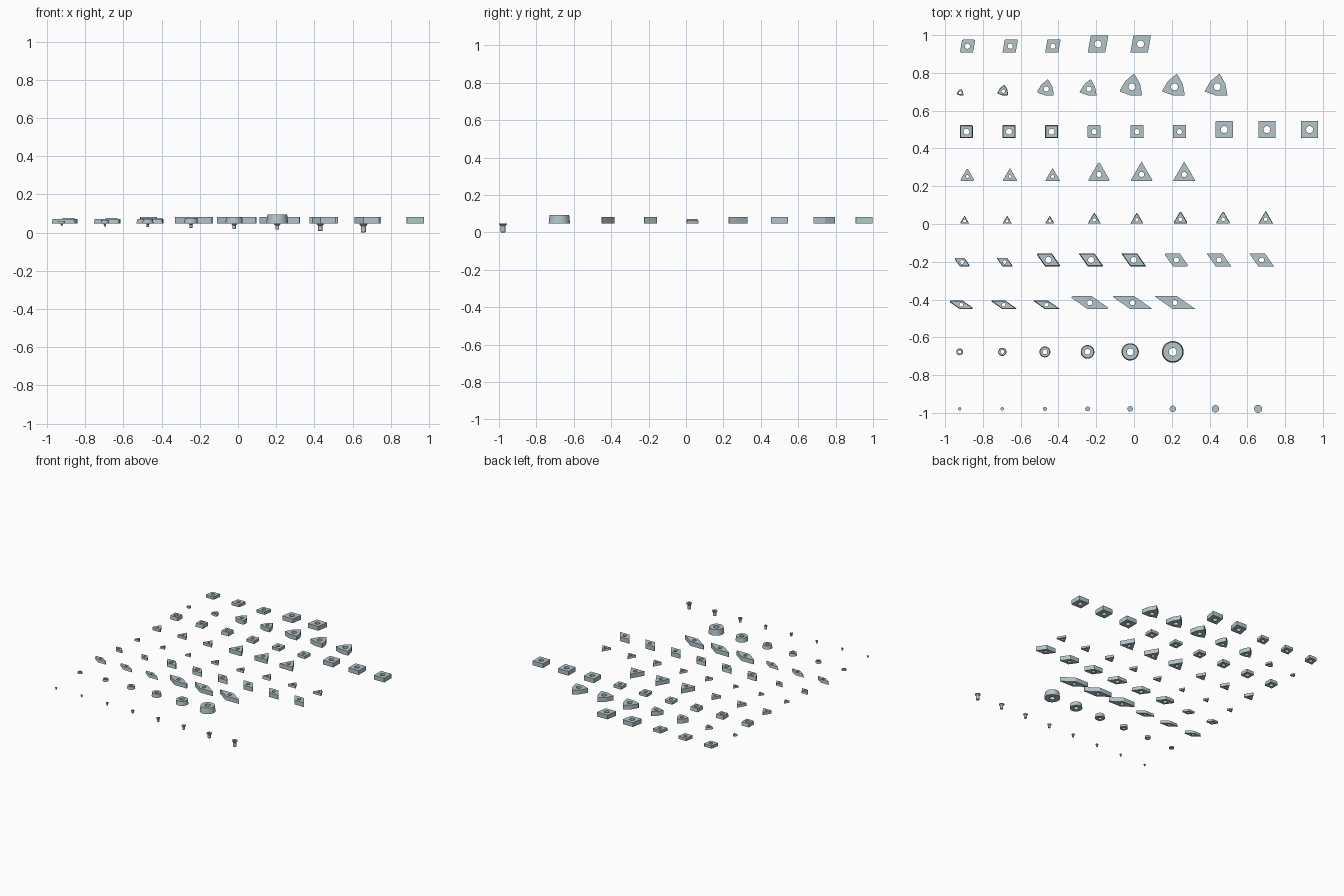
import bpy, bmesh
from math import radians, sin, cos, tan, pi

if "Cube" in bpy.data.objects:
    bpy.data.objects.remove(bpy.data.objects["Cube"])

MM = 1 / 139              # model units per millimetre
BASE, X0, STEP = 0.048, -0.922, 0.2257
RELIEF = tan(radians(7))

steel = bpy.data.materials.new("steel_grey")
steel.diffuse_color = (0.46, 0.56, 0.59, 1)
steel.use_nodes = True
steel.node_tree.nodes["Principled BSDF"].inputs["Base Color"].default_value = steel.diffuse_color


def finish(bm, name):
    bmesh.ops.recalc_face_normals(bm, faces=bm.faces)
    mesh = bpy.data.meshes.new(name)
    bm.to_mesh(mesh)
    bm.free()
    mesh.materials.append(steel)
    bpy.context.collection.objects.link(bpy.data.objects.new(name, mesh))


def outline(angles, r, nose, steps=6):
    """Polygon around an inscribed circle, given corner angles, noses rounded."""
    pts, normal = [], -90.0
    for a in angles:
        turn = 180 - a
        mid = radians(normal + turn / 2)
        d = (r - nose) / sin(radians(a / 2))
        for k in range(steps + 1):
            t = radians(normal + turn * k / steps)
            pts.append((d * cos(mid) + nose * cos(t), d * sin(mid) + nose * sin(t)))
        normal += turn
    return pts


def circle(r, n=28):
    return [(r * cos(2 * pi * k / n), r * sin(2 * pi * k / n)) for k in range(n)]


def plate(name, cx, cy, bottom, top, hole_r, thick):
    """Plate with a through hole; the top outline may be smaller than the bottom."""
    bm = bmesh.new()
    caps = {0: [], 1: []}
    for low, high in ((bottom, top), (circle(hole_r), circle(hole_r))):
        rings = [[bm.verts.new((cx + x, cy + y, z)) for x, y in pts]
                 for pts, z in ((low, BASE), (high, BASE + thick))]
        n = len(low)
        for i in range(n):
            j = (i + 1) % n
            bm.faces.new((rings[0][i], rings[0][j], rings[1][j], rings[1][i]))
            for c in (0, 1):
                caps[c].append(bm.edges.get((rings[c][i], rings[c][j])))
    for c in (0, 1):
        bmesh.ops.triangle_fill(bm, edges=caps[c], use_beauty=True)
    finish(bm, name)


def insert(name, angles, col, y, ic, thick, hole, nose, tapered):
    r, t, n = ic / 2 * MM, thick * MM, nose * MM
    cut = t * RELIEF if tapered else 0
    cx = X0 + STEP * col + r / tan(radians(angles[-1] / 2))
    plate(name, cx, y + r, outline(angles, r, n),
          outline(angles, r - cut, max(n - cut, n * 0.4)), hole / 2 * MM, t)


def screw(name, cx, cy, r, tip):
    """Countersunk screw with a shallow socket, turned from a profile."""
    body, head = r * 0.6, r * 0.55
    prof = [(0, BASE - head * 0.6), (r * 0.4, BASE - head * 0.6), (r * 0.4, BASE), (r, BASE),
            (r, BASE - head * 0.45), (body, BASE - head * 1.2), (body, tip + body * 0.2),
            (body * 0.8, tip), (0, tip)]
    bm = bmesh.new()
    vs = [bm.verts.new((cx + x, cy, z)) for x, z in prof]
    es = [bm.edges.new(p) for p in zip(vs, vs[1:])]
    bmesh.ops.spin(bm, geom=vs + es, cent=(cx, cy, 0), axis=(0, 0, 1),
                   angle=2 * pi, steps=24)
    bmesh.ops.remove_doubles(bm, verts=bm.verts, dist=1e-5)
    finish(bm, name)


# rows: name, corner angles, groups of (count, inscribed circle, thickness, hole, tapered)
rows = [
    ("rhombic_80_insert", [100, 80] * 2,
     [(3, 9.525, 3.18, 3.81, False), (2, 12.7, 4.76, 5.16, False)]),
    ("trigon_insert", [80, 160] * 3,
     [(1, 3.97, 1.59, 2.2, True), (1, 6.35, 2.38, 2.8, True),
      (2, 9.525, 4.76, 3.81, False), (3, 12.7, 4.76, 5.16, False)]),
    ("square_insert", [90] * 4,
     [(3, 9.525, 3.97, 4.4, True), (3, 9.525, 3.18, 3.81, False),
      (3, 12.7, 4.76, 5.16, False)]),
    ("triangle_insert", [60] * 3,
     [(3, 6.35, 3.18, 2.3, False), (3, 9.525, 4.76, 3.81, False)]),
    ("relief_triangle_insert", [60] * 3,
     [(3, 3.97, 2.0, 2.2, True), (2, 5.56, 2.38, 2.5, True),
      (1, 6.35, 3.18, 2.8, True), (2, 6.35, 2.38, 2.8, True)]),
    ("rhombic_55_insert", [55, 125] * 2,
     [(2, 6.35, 2.38, 2.8, True), (3, 9.525, 3.97, 4.4, True),
      (3, 9.525, 4.76, 3.81, False)]),
    ("rhombic_35_insert", [35, 145] * 2,
     [(3, 6.35, 3.18, 2.8, True), (3, 9.525, 4.76, 3.81, False)]),
]
for ri, (name, angles, groups) in enumerate(rows):
    col = 0
    for count, ic, thick, hole, tapered in groups:
        for k in range(count):
            nose = (0.8, 0.4, 0.2)[k] if ic > 6 else (0.4, 0.3, 0.2)[k]
            insert(f"{name}_{col + 1}", angles, col, 0.907 - 0.2263 * ri,
                   ic, thick, hole, nose, tapered)
            col += 1

# round inserts: diameter, thickness, hole
for i, (d, thick, hole) in enumerate([(5, 1.59, 2.3), (6, 2.38, 2.8), (8, 3.18, 3.4),
                                      (10, 3.97, 4.2), (12.7, 4.76, 5.0), (16, 6.35, 5.8)]):
    r, t = d / 2 * MM, thick * MM
    plate(f"round_insert_{i + 1}", X0 - 0.001 + STEP * i, -0.677,
          circle(r, 40), circle(r - t * RELIEF, 40), hole / 2 * MM, t)

# clamping screws: head radius, tip height
for i, (r, tip) in enumerate([(0.0085, 0.034), (0.009, 0.032), (0.0105, 0.028), (0.0125, 0.024),
                              (0.0145, 0.018), (0.017, 0.015), (0.0195, 0.008), (0.0215, 0.0)]):
    screw(f"clamp_screw_{i + 1}", X0 - 0.001 + STEP * i, -0.9785, r, tip)

bpy.ops.object.select_all(action='SELECT')
bpy.context.view_layer.objects.active = bpy.context.selected_objects[0]
bpy.ops.object.shade_smooth_by_angle(angle=radians(30))
